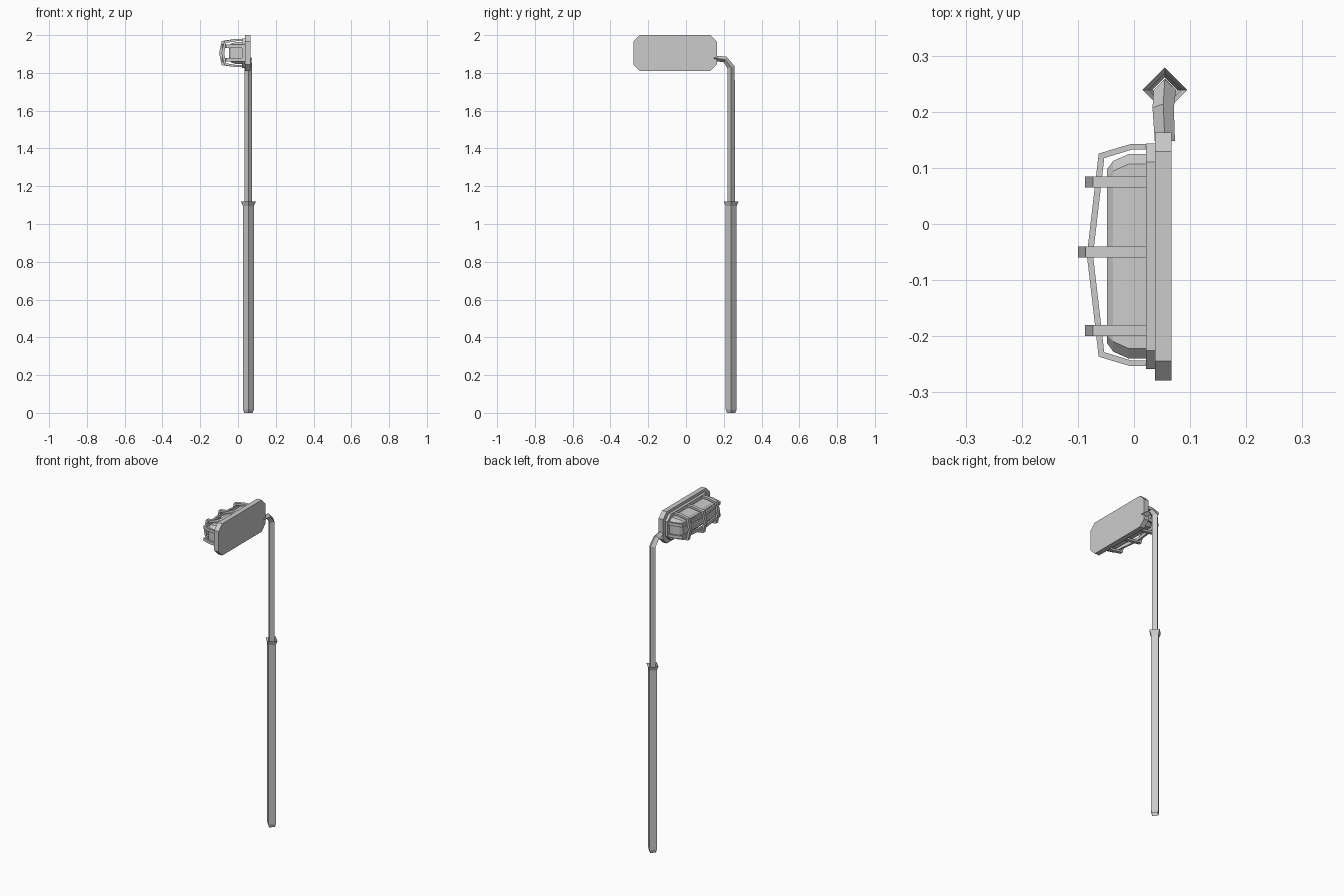
import bpy, bmesh

if "Cube" in bpy.data.objects:
    bpy.data.objects.remove(bpy.data.objects["Cube"])

CY, CZ = -0.0575, 1.905      # lamp centre in y and z
PX, PY = 0.055, 0.239        # pole axis


def finish(name, bm):
    bmesh.ops.recalc_face_normals(bm, faces=bm.faces)
    me = bpy.data.meshes.new(name)
    bm.to_mesh(me)
    bm.free()
    ob = bpy.data.objects.new(name, me)
    bpy.context.collection.objects.link(ob)
    return ob


def loft(name, rings, cap_start=True, cap_end=True):
    """Skin a series of equal-sized vertex rings."""
    bm = bmesh.new()
    vs = [[bm.verts.new(p) for p in r] for r in rings]
    n = len(vs[0])
    for a, b in zip(vs, vs[1:]):
        for i in range(n):
            j = (i + 1) % n
            bm.faces.new((a[i], a[j], b[j], b[i]))
    if cap_start:
        bm.faces.new(vs[0])
    if cap_end:
        bm.faces.new(vs[-1])
    return finish(name, bm)


def octagon(x, hy, hz, c):
    """Corner-cut rectangle facing along x."""
    pts = [(hy, hz - c), (hy - c, hz), (c - hy, hz), (-hy, hz - c),
           (-hy, c - hz), (c - hy, -hz), (hy - c, -hz), (hy, c - hz)]
    return [(x, CY + y, CZ + z) for y, z in pts]


def band(name, outer, inner, width, place):
    """Bent flat bar: half profiles (x, offset) mirrored, given a width."""
    full = lambda h: h + [(x, -o) for x, o in reversed(h) if o > 0]
    rings = [[place(x, o, w) for x, o in side]
             for side in zip(full(outer), full(inner)) for w in (0,)]
    sections = []
    for (xo, oo), (xi, oi) in zip(full(outer), full(inner)):
        sections.append([place(xo, oo, -width / 2), place(xo, oo, width / 2),
                         place(xi, oi, width / 2), place(xi, oi, -width / 2)])
    return loft(name, sections)


# Backing plates
loft("back_plate", [octagon(0.067, 0.221, 0.095, 0.034), octagon(0.037, 0.221, 0.095, 0.034)])
loft("mount_plate", [octagon(0.038, 0.201, 0.078, 0.033), octagon(0.021, 0.201, 0.078, 0.033)])

# Lamp lens
loft("lamp_lens", [octagon(0.022, 0.182, 0.058, 0.018), octagon(-0.010, 0.182, 0.058, 0.018),
                   octagon(-0.037, 0.170, 0.050, 0.018), octagon(-0.048, 0.155, 0.038, 0.014)])

# Guard hoops across the lamp
for i, (y, tip) in enumerate([(0.075, -0.087), (-0.05, -0.100), (-0.19, -0.087)]):
    outer = [(0.025, 0.075), (-0.010, 0.075), (tip + 0.014, 0.064), (tip, 0)]
    inner = [(0.025, 0.063), (-0.008, 0.063), (tip + 0.024, 0.054), (tip + 0.014, 0)]
    band(f"guard_hoop_{i + 1}", outer, inner, 0.02,
         lambda x, o, w, y=y: (x, y + w, CZ + o))

# Long guard rails
for side, dz in (("upper", 0.036), ("lower", -0.036)):
    outer = [(0.025, 0.198), (-0.006, 0.198), (-0.063, 0.181), (-0.084, 0)]
    inner = [(0.025, 0.188), (-0.004, 0.188), (-0.053, 0.173), (-0.073, 0)]
    band(f"guard_rail_{side}", outer, inner, 0.018,
         lambda x, o, w, dz=dz: (x, -0.0555 + o, CZ + dz + w))

# Lower pole: open square tube with a flared collar
diamond = lambda r, z: [(PX + r, PY, z), (PX, PY + r, z), (PX - r, PY, z), (PX, PY - r, z)]
loft("lower_pole", [diamond(0.022, 0), diamond(0.029, 0.018), diamond(0.029, 1.095),
                    diamond(0.040, 1.12)], False, False)

# Upper pole bending towards the lamp: (x, y, z, normal y, normal z, half width)
path = [(PX, PY, 1.0, 0.02, 0, 0.020), (PX, PY, 1.83, 0.019, 0.006, 0.020),
        (0.052, 0.207, 1.871, 0.007, 0.015, 0.019), (0.055, 0.148, 1.878, 0.001, 0.014, 0.018)]
loft("upper_pole", [[(x + r, y, z), (x, y + ny, z + nz), (x - r, y, z), (x, y - ny, z - nz)]
                    for x, y, z, ny, nz, r in path])
